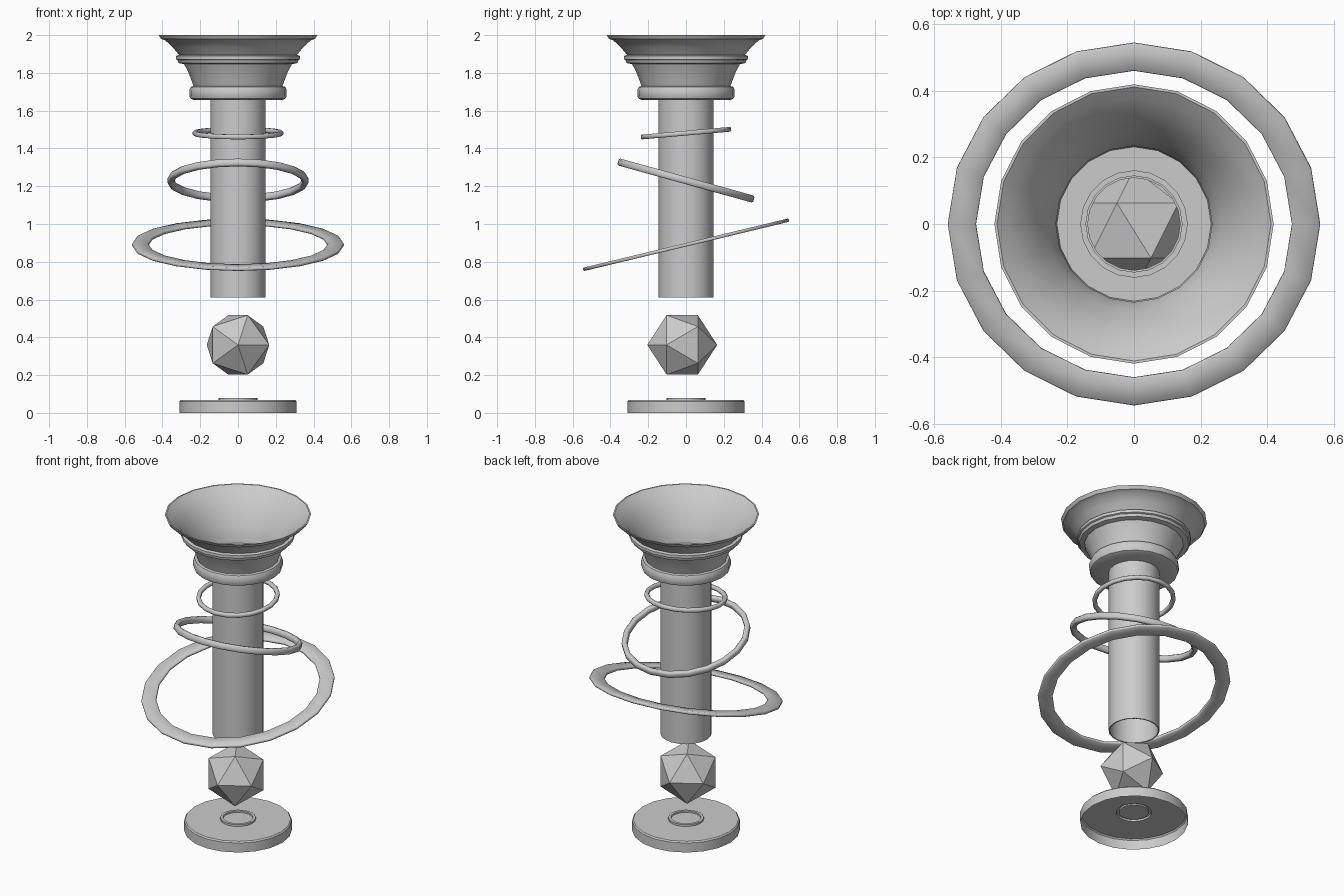
import bpy, bmesh, math

if "Cube" in bpy.data.objects:
    bpy.data.objects.remove(bpy.data.objects["Cube"])

SIDES = 20


def lathe(name, profile, closed=False, cap_end=False, loc=(0, 0, 0), tilt=0, angle=35):
    """Revolve (radius, height) points round z."""
    bm = bmesh.new()
    rings = []
    for r, z in profile:
        rings.append([bm.verts.new((r * math.cos(2 * math.pi * i / SIDES),
                                    r * math.sin(2 * math.pi * i / SIDES), z))
                      for i in range(SIDES)])
    pairs = list(zip(rings, rings[1:]))
    if closed:
        pairs.append((rings[-1], rings[0]))
    for a, b in pairs:
        for i in range(SIDES):
            j = (i + 1) % SIDES
            bm.faces.new((a[i], a[j], b[j], b[i]))
    if cap_end:
        bm.faces.new(rings[-1])
    bmesh.ops.recalc_face_normals(bm, faces=bm.faces)
    mesh = bpy.data.meshes.new(name)
    bm.to_mesh(mesh)
    bm.free()
    obj = bpy.data.objects.new(name, mesh)
    bpy.context.collection.objects.link(obj)
    obj.location = loc
    obj.rotation_euler.x = math.radians(tilt)
    bpy.ops.object.select_all(action='DESELECT')
    obj.select_set(True)
    bpy.context.view_layer.objects.active = obj
    bpy.ops.object.shade_smooth_by_angle(angle=math.radians(angle))
    return obj


def tilted_ring(name, outer, inner, height, z, tilt):
    """Ring with a chamfered rectangular section."""
    h = height / 2
    c = min(h, (outer - inner) / 2) * 0.45
    lathe(name, [(outer - c, -h), (outer, -h + c), (outer, h - c), (outer - c, h),
                 (inner + c, h), (inner, h - c), (inner, -h + c), (inner + c, -h)],
          closed=True, loc=(0, 0, z), tilt=tilt, angle=50)


# Hollow-bottomed base with a small raised socket
lathe("base", [(0.31, 0), (0.31, 0.06), (0.303, 0.068), (0.102, 0.068),
               (0.102, 0.08), (0.086, 0.08), (0.086, 0.07)], cap_end=True)

# Floating crystal, poles pointing front and back
bpy.ops.mesh.primitive_ico_sphere_add(subdivisions=1, radius=0.185,
                                      location=(0, -0.02, 0.36),
                                      rotation=(math.pi / 2, 0, 0))
bpy.context.object.name = "crystal"

# Open tube
lathe("column", [(0.146, 0.61), (0.146, 1.67), (0.139, 1.67), (0.139, 0.61)], closed=True)

# Flared bowl with collar, band and lip
lathe("bowl", [(0.146, 1.656), (0.235, 1.656), (0.252, 1.664), (0.258, 1.68),
               (0.258, 1.708), (0.25, 1.726), (0.235, 1.73), (0.248, 1.765),
               (0.266, 1.81), (0.285, 1.846), (0.315, 1.852), (0.32, 1.868),
               (0.329, 1.872), (0.329, 1.89), (0.312, 1.895), (0.345, 1.935),
               (0.385, 1.972), (0.408, 1.98), (0.42, 2.0), (0.412, 2.0),
               (0.378, 1.972), (0.335, 1.93), (0.295, 1.87), (0.262, 1.81),
               (0.242, 1.76), (0.232, 1.71), (0.16, 1.71), (0.16, 1.665),
               (0.146, 1.665)], closed=True)

# Three tilted rings round the column
tilted_ring("upper_ring", 0.24, 0.215, 0.025, 1.481, 5)
tilted_ring("middle_ring", 0.373, 0.342, 0.038, 1.23, -15.5)
tilted_ring("lower_ring", 0.56, 0.475, 0.018, 0.89, 13.5)
